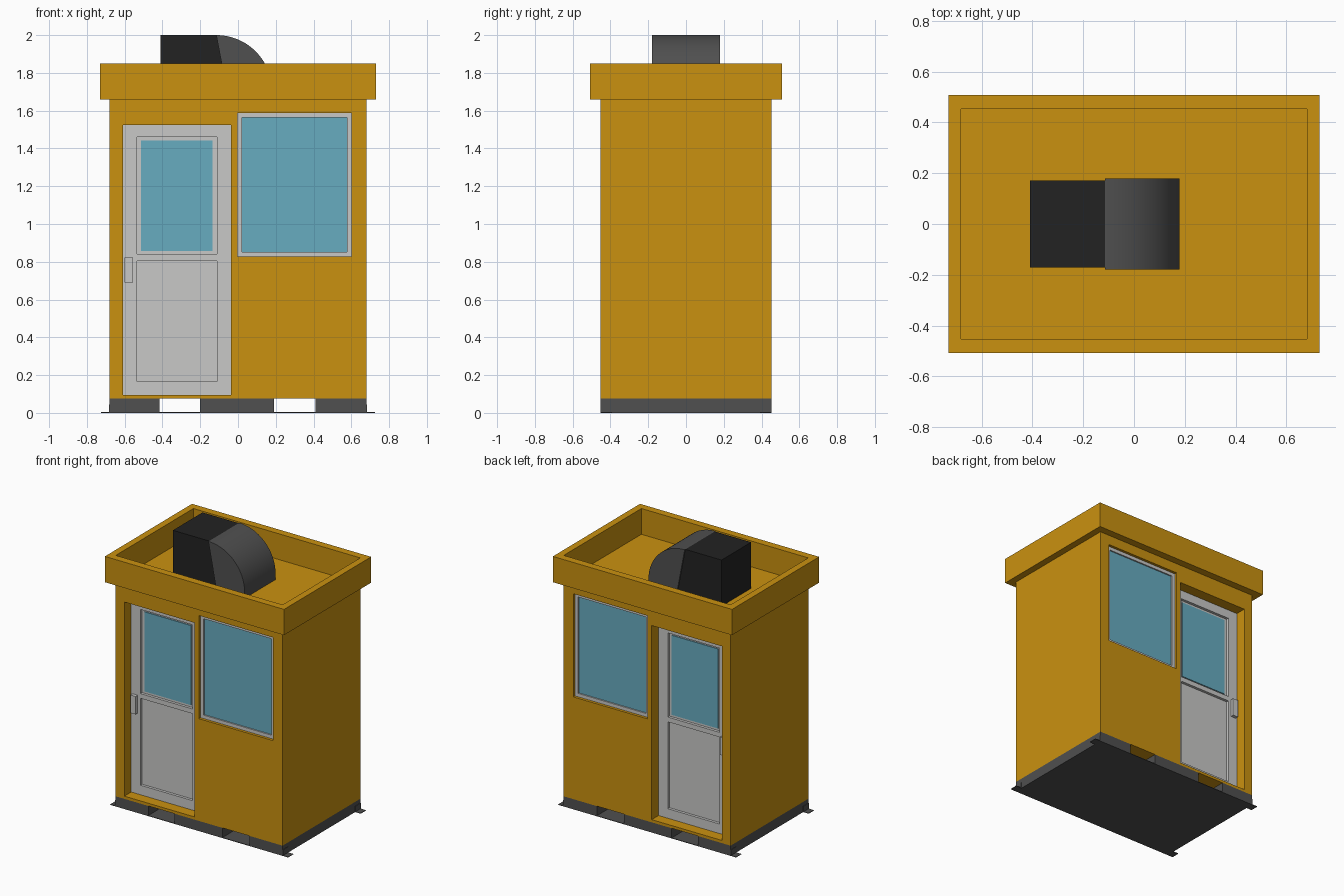
import bpy, bmesh
from math import sin, cos, pi, radians

if "Cube" in bpy.data.objects:
    bpy.data.objects.remove(bpy.data.objects["Cube"])


def material(name, r, g, b):
    m = bpy.data.materials.new(name)
    m.use_nodes = True
    m.diffuse_color = (r, g, b, 1)
    m.node_tree.nodes["Principled BSDF"].inputs["Base Color"].default_value = (r, g, b, 1)
    return m


YELLOW = material("amber_paint", 0.59, 0.285, 0.005)
WHITE = material("pale_grey", 0.58, 0.58, 0.57)
GLASS = material("blue_glass", 0.136, 0.413, 0.527)
GREY = material("dark_grey", 0.08, 0.08, 0.08)
BLACK = material("black_metal", 0.016, 0.016, 0.016)


def finish(name, bm, mat):
    bmesh.ops.recalc_face_normals(bm, faces=bm.faces)
    mesh = bpy.data.meshes.new(name)
    bm.to_mesh(mesh)
    bm.free()
    ob = bpy.data.objects.new(name, mesh)
    bpy.context.collection.objects.link(ob)
    if mat:
        mesh.materials.append(mat)
    return ob


def box(name, x, y, z, mat=None):
    """Box from three (low, high) ranges."""
    bm = bmesh.new()
    bmesh.ops.create_cube(bm, size=1)
    for v in bm.verts:
        v.co = [sum(r) / 2 + c * abs(r[1] - r[0]) for c, r in zip(v.co, (x, y, z))]
    return finish(name, bm, mat)


def prism(name, points, half_width, mat):
    """Profile in x-z, extruded along y."""
    bm = bmesh.new()
    face = bm.faces.new([bm.verts.new((x, -half_width, z)) for x, z in points])
    new = bmesh.ops.extrude_face_region(bm, geom=[face])["geom"]
    bmesh.ops.translate(bm, vec=(0, 2 * half_width, 0),
                        verts=[v for v in new if isinstance(v, bmesh.types.BMVert)])
    return finish(name, bm, mat)


def cut(ob, cutter):
    """Subtract the cutter and remove it."""
    mod = ob.modifiers.new("cut", "BOOLEAN")
    mod.operation = "DIFFERENCE"
    mod.solver = "EXACT"
    mod.object = cutter
    cutter.hide_render = True
    bpy.context.view_layer.objects.active = ob
    bpy.ops.object.modifier_apply(modifier=mod.name)
    bpy.data.objects.remove(cutter)


def grow(r, d):
    return (r[0] - d, r[1] + d)


# Cabin body and hollow roof parapet
WALL = 0.452
body = box("cabin_body", (-0.68, 0.68), (-WALL, WALL), (0.075, 1.66), YELLOW)
parapet = box("roof_parapet", (-0.73, 0.73), (-0.507, 0.507), (1.66, 1.85), YELLOW)
cut(parapet, box("well", (-0.68, 0.68), (-WALL, WALL), (1.6, 1.9)))

DOOR_X, DOOR_Z = (-0.61, -0.037), (0.095, 1.525)
PANE_X, PANE_Z = (-0.535, -0.112), (0.84, 1.46)
WIN_X, WIN_Z = (-0.003, 0.602), (0.828, 1.588)

# Door and window on both long sides
for side, s in (("front", -1), ("back", 1)):
    def depth(a, b):
        """Range of y between two depths below the wall surface."""
        return tuple(sorted((s * (WALL - a), s * (WALL - b))))

    cut(body, box("door_hole", DOOR_X, depth(-0.1, 0.14), DOOR_Z))
    cut(body, box("window_hole", WIN_X, depth(-0.1, 0.06), WIN_Z))

    door = box(side + "_door", DOOR_X, depth(0.08, 0.14), DOOR_Z, WHITE)
    cut(door, box("pane_recess", PANE_X, depth(0, 0.1), PANE_Z))
    cut(door, box("panel_recess", PANE_X, depth(0, 0.1), (0.165, 0.805)))
    box(side + "_door_glass", grow(PANE_X, -0.022), depth(0.094, 0.102),
        grow(PANE_Z, -0.017), GLASS)
    box(side + "_door_handle", (-0.6, -0.557), depth(0.055, 0.085), (0.69, 0.822), WHITE)

    frame = box(side + "_window_frame", WIN_X, depth(0.02, 0.06), WIN_Z, WHITE)
    cut(frame, box("glass_hole", grow(WIN_X, -0.025), depth(0, 0.035), grow(WIN_Z, -0.025)))
    box(side + "_window_glass", grow(WIN_X, -0.025), depth(0.03, 0.036),
        grow(WIN_Z, -0.025), GLASS)

# Skid base with two fork tunnels, bottom plate and corner lugs
for name, x in (("left", (0.41, 0.68)), ("middle", (-0.2, 0.19)), ("right", (-0.68, -0.415))):
    box(name + "_skid", x, (-WALL, WALL), (0.004, 0.075), GREY)
box("bottom_plate", (-0.68, 0.68), (-WALL, WALL), (0, 0.004), GREY)
for sx in (-1, 1):
    for sy in (-1, 1):
        y = sorted((sy * WALL, sy * (WALL - 0.06)))
        box("corner_lug", sorted((sx * 0.68, sx * 0.725)), y, (0, 0.004), GREY)
        box("lug_upstand", sorted((sx * 0.68, sx * 0.684)), y, (0.004, 0.045), GREY)

# Rooftop cooler: square housing with a rounded cowl
prism("cooler_housing", [(-0.41, 1.66), (-0.41, 2), (-0.115, 2), (-0.05, 1.66)], 0.172, BLACK)
R, CX, CZ, STEPS = 0.295, -0.115, 1.705, 20
arc = [(CX + R * sin(pi / 2 * i / STEPS), CZ + R * cos(pi / 2 * i / STEPS))
       for i in range(STEPS + 1)]
cowl = prism("cooler_cowl", arc + [(CX + R, 1.66), (-0.05, 1.66)], 0.18, GREY)
bpy.ops.object.select_all(action="DESELECT")
cowl.select_set(True)
bpy.context.view_layer.objects.active = cowl
bpy.ops.object.shade_smooth_by_angle(angle=radians(30))
